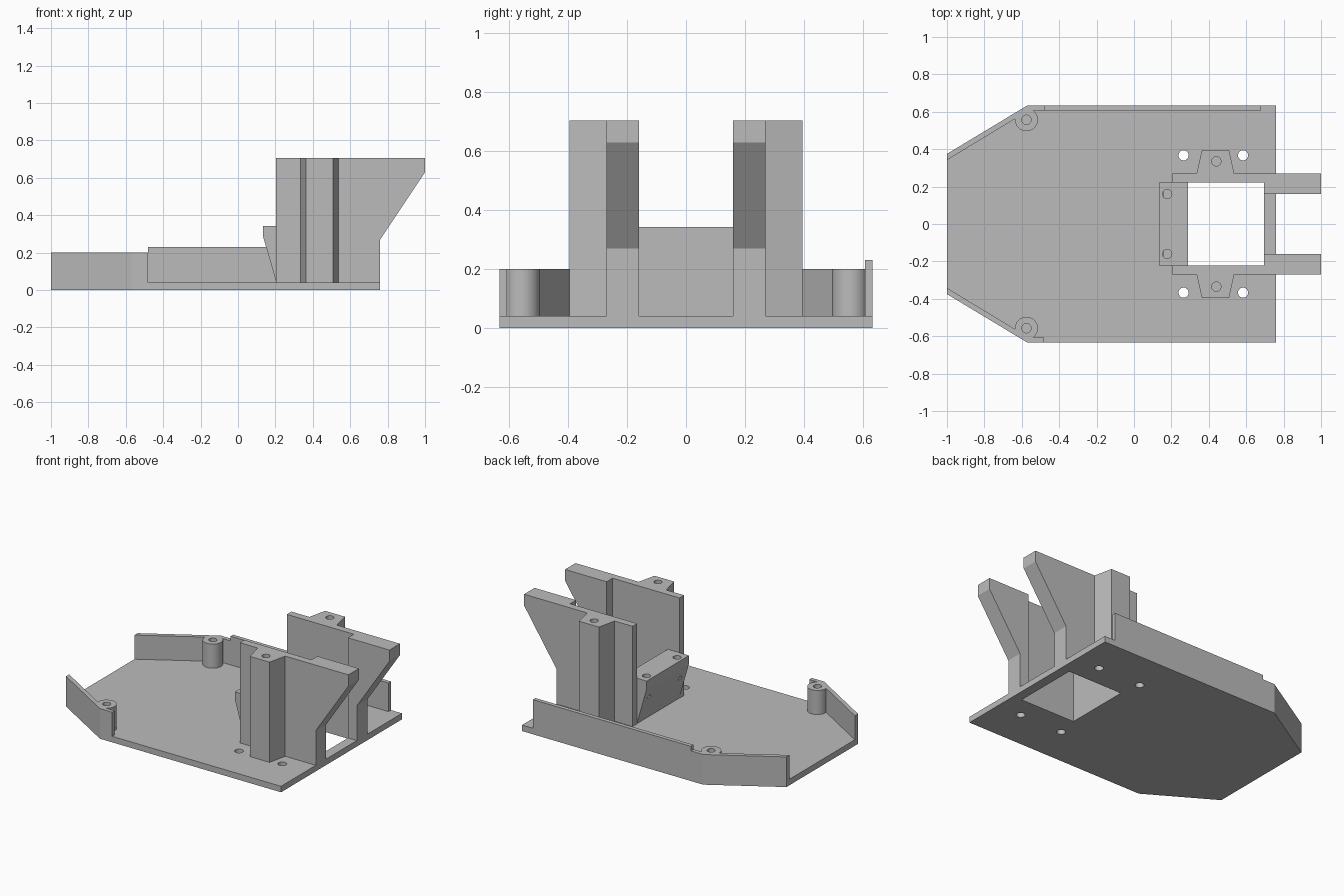
import bpy, bmesh, math
from mathutils import Vector

if "Cube" in bpy.data.objects:
    bpy.data.objects.remove(bpy.data.objects["Cube"], do_unlink=True)

grey = bpy.data.materials.new("plain grey")
grey.use_nodes = True
COLOUR = (0.5, 0.5, 0.5, 1)
grey.diffuse_color = COLOUR
grey.node_tree.nodes["Principled BSDF"].inputs["Base Color"].default_value = COLOUR

FLOOR = 0.04      # top of the base plate
HALF = 0.634      # half width of the base plate


def prism(name, outline, lo, hi, axis="Z"):
    """Extrude an outline along z (xy outline) or along y (xz outline)."""
    bm = bmesh.new()
    place = (lambda a, b, t: (a, b, t)) if axis == "Z" else (lambda a, b, t: (a, t, b))
    face = bm.faces.new([bm.verts.new(place(a, b, lo)) for a, b in outline])
    grown = bmesh.ops.extrude_face_region(bm, geom=[face])["geom"]
    bmesh.ops.translate(bm, vec=Vector(place(0, 0, hi - lo)),
                        verts=[v for v in grown if isinstance(v, bmesh.types.BMVert)])
    bmesh.ops.recalc_face_normals(bm, faces=bm.faces)
    mesh = bpy.data.meshes.new(name)
    bm.to_mesh(mesh)
    bm.free()
    mesh.materials.append(grey)
    obj = bpy.data.objects.new(name, mesh)
    bpy.context.collection.objects.link(obj)
    return obj


def box(name, x0, x1, y0, y1, z0, z1):
    return prism(name, [(x0, y0), (x1, y0), (x1, y1), (x0, y1)], z0, z1)


def cylinder(name, x, y, r, z0, z1, sides=40):
    ring = [2 * math.pi * i / sides for i in range(sides)]
    return prism(name, [(x + r * math.cos(a), y + r * math.sin(a)) for a in ring], z0, z1)


def combine(obj, tool, operation="DIFFERENCE"):
    """Apply a boolean and throw the tool away."""
    mod = obj.modifiers.new("join", "BOOLEAN")
    mod.operation, mod.object, mod.solver = operation, tool, "EXACT"
    bpy.context.view_layer.objects.active = obj
    bpy.ops.object.modifier_apply(modifier=mod.name)
    bpy.data.objects.remove(tool, do_unlink=True)


def drill(obj, x, y, r, z0, z1):
    combine(obj, cylinder("drill", x, y, r, z0, z1, 24))


def finish(obj):
    bpy.ops.object.select_all(action="DESELECT")
    obj.select_set(True)
    bpy.context.view_layer.objects.active = obj
    bpy.ops.object.shade_smooth_by_angle(angle=math.radians(30))


# Base plate with tapered end, square window and four bolt holes
half = [(-1, 0.375), (-0.57, HALF), (0.76, HALF)]
base = prism("base_plate", half + [(x, -y) for x, y in reversed(half)], 0, FLOOR)
combine(base, box("window", 0.29, 0.695, -0.222, 0.222, -0.1, 0.1))
for x in (0.265, 0.583):
    for y in (-0.367, 0.367):
        drill(base, x, y, 0.027, -0.1, 0.1)
finish(base)

for side, s in (("left", 1), ("right", -1)):
    # Slanted corner wall with its screw post
    outline = [(-1, 0.375), (-0.57, HALF), (-0.48, HALF), (-0.48, 0.607),
               (-0.562, 0.607), (-1, 0.342)]
    wall = prism(side + "_corner_wall", [(x, y * s) for x, y in outline], FLOOR, 0.2)
    combine(wall, cylinder("post", -0.575, 0.557 * s, 0.061, FLOOR, 0.2), "UNION")
    drill(wall, -0.575, 0.557 * s, 0.025, 0.06, 0.3)
    finish(wall)

    # Upright cheek: thin plate, trapezoid rib and thick overhanging arm
    outline = [(0.203, 0.222), (0.203, 0.27), (0.335, 0.27), (0.363, 0.395), (0.508, 0.395),
               (0.536, 0.27), (1, 0.27), (1, 0.16), (0.695, 0.16), (0.695, 0.222)]
    cheek = prism(side + "_cheek", [(x, y * s) for x, y in outline], FLOOR, 0.705)
    wedge = [(0.76, -0.1), (0.76, 0.27), (1, 0.63), (1.1, 0.78), (1.1, -0.1)]
    combine(cheek, prism("wedge", wedge, -0.6, 0.6, "Y"))
    drill(cheek, 0.44, 0.335 * s, 0.025, 0.4, 0.8)
    finish(cheek)

# Straight wall along the left edge
box("left_side_wall", -0.48, 0.68, 0.607, HALF, FLOOR, 0.23)

# Cross block with undercut front and two screw holes
profile = [(0.205, FLOOR), (0.133, 0.29), (0.133, 0.342), (0.29, 0.342), (0.29, FLOOR)]
block = prism("cross_block", profile, -0.222, 0.222, "Y")
for y in (-0.16, 0.16):
    drill(block, 0.177, y, 0.025, 0.2, 0.5)
finish(block)
